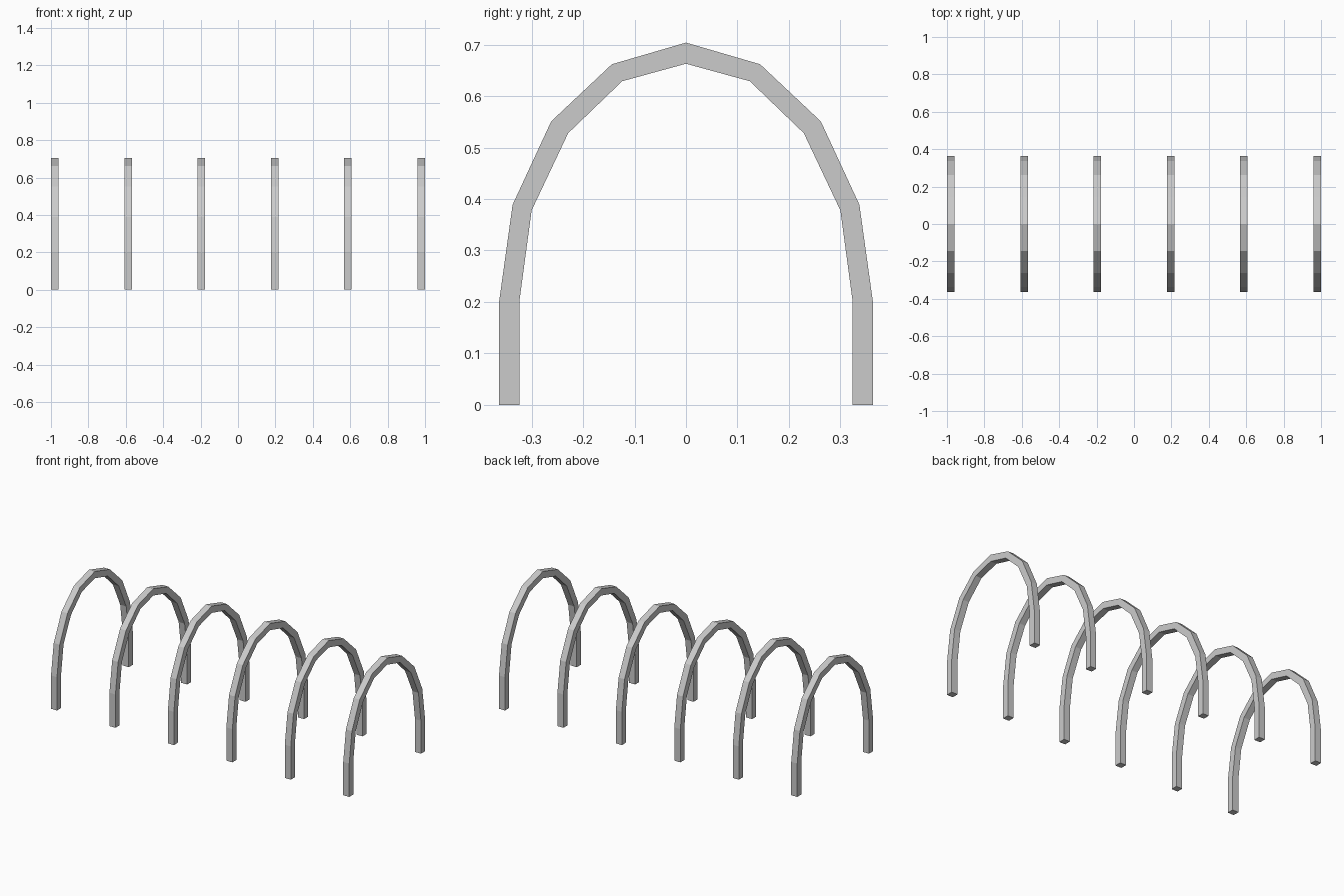
import bpy, bmesh

if "Cube" in bpy.data.objects:
    bpy.data.objects.remove(bpy.data.objects["Cube"])

COUNT, WIDTH, SPACING = 6, 0.04, 0.392

# half profile of the hoop (y, z), from foot to crown
OUTER = [(0.363, 0), (0.363, 0.202), (0.337, 0.389), (0.262, 0.551), (0.144, 0.662), (0, 0.704)]
INNER = [(0.324, 0), (0.324, 0.2), (0.3, 0.378), (0.229, 0.528), (0.124, 0.629), (0, 0.663)]


def full(half):
    return half + [(-y, z) for y, z in reversed(half[:-1])]


def hoop_mesh():
    """Square tube swept along the faceted arch, closed at the feet."""
    bm = bmesh.new()
    h = WIDTH / 2
    rings = []
    for (yo, zo), (yi, zi) in zip(full(OUTER), full(INNER)):
        corners = [(-h, yo, zo), (h, yo, zo), (h, yi, zi), (-h, yi, zi)]
        rings.append([bm.verts.new(c) for c in corners])
    for a, b in zip(rings, rings[1:]):
        for i in range(4):
            j = (i + 1) % 4
            bm.faces.new((a[i], a[j], b[j], b[i]))
    bm.faces.new(rings[0])
    bm.faces.new(rings[-1])
    bmesh.ops.recalc_face_normals(bm, faces=bm.faces)
    mesh = bpy.data.meshes.new("hoop")
    bm.to_mesh(mesh)
    bm.free()
    return mesh


# row of identical hoops along x
mesh = hoop_mesh()
for i in range(COUNT):
    hoop = bpy.data.objects.new(f"hoop_{i + 1}", mesh)
    hoop.location.x = (i - (COUNT - 1) / 2) * SPACING
    bpy.context.collection.objects.link(hoop)
